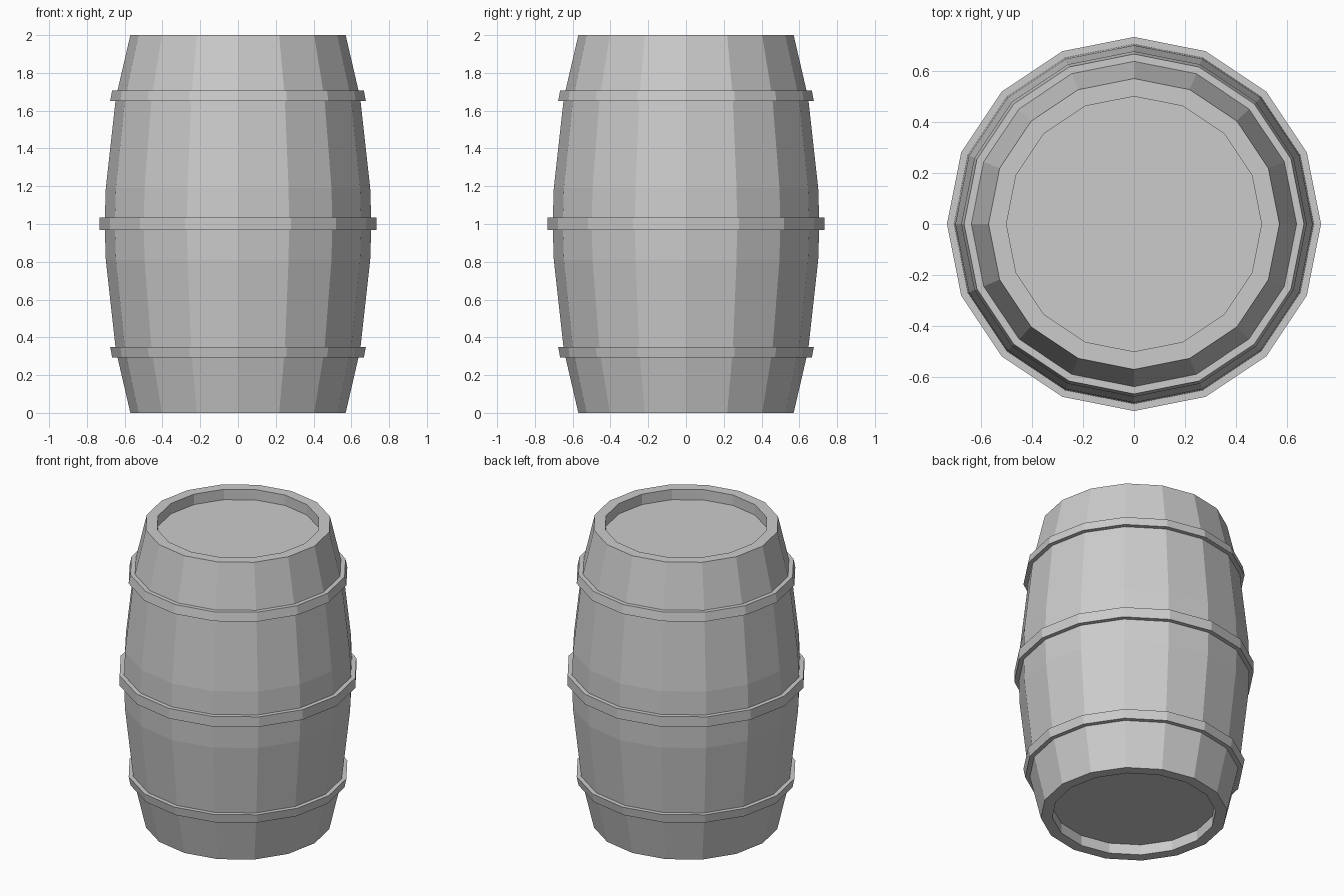
import bpy, bmesh, math

if "Cube" in bpy.data.objects:
    bpy.data.objects.remove(bpy.data.objects["Cube"])

SIDES = 16


def lathe(name, profile, closed=False, caps=False):
    """Revolve (radius, z) points around z with flat facets."""
    bm = bmesh.new()
    rings = []
    for r, z in profile:
        rings.append([bm.verts.new((r * math.cos(2 * math.pi * i / SIDES),
                                    r * math.sin(2 * math.pi * i / SIDES), z))
                      for i in range(SIDES)])
    pairs = list(zip(rings, rings[1:]))
    if closed:
        pairs.append((rings[-1], rings[0]))
    for a, b in pairs:
        for i in range(SIDES):
            j = (i + 1) % SIDES
            bm.faces.new((a[i], a[j], b[j], b[i]))
    if caps:
        bm.faces.new(rings[0])
        bm.faces.new(rings[-1])
    bmesh.ops.recalc_face_normals(bm, faces=bm.faces)
    mesh = bpy.data.meshes.new(name)
    bm.to_mesh(mesh)
    bm.free()
    obj = bpy.data.objects.new(name, mesh)
    bpy.context.collection.objects.link(obj)
    return obj


# Barrel body: recessed bottom, bulging staves, recessed lid
lower = [(0.50, 0.07), (0.50, 0.0), (0.57, 0.0), (0.647, 0.333), (0.70, 0.81)]
upper = [(r, 2 - z) for r, z in reversed(lower)]
lathe("barrel_body", lower + [(0.706, 1.0)] + upper, caps=True)

# Hoops: the outer hoops taper with the staves
top_hoop = [(0.63, 1.65), (0.677, 1.65), (0.666, 1.708), (0.63, 1.708)]
lathe("top_hoop", top_hoop, closed=True)
lathe("bottom_hoop", [(r, 2 - z) for r, z in top_hoop], closed=True)
lathe("middle_hoop", [(0.69, 0.967), (0.733, 0.967), (0.733, 1.035), (0.69, 1.035)],
      closed=True)
